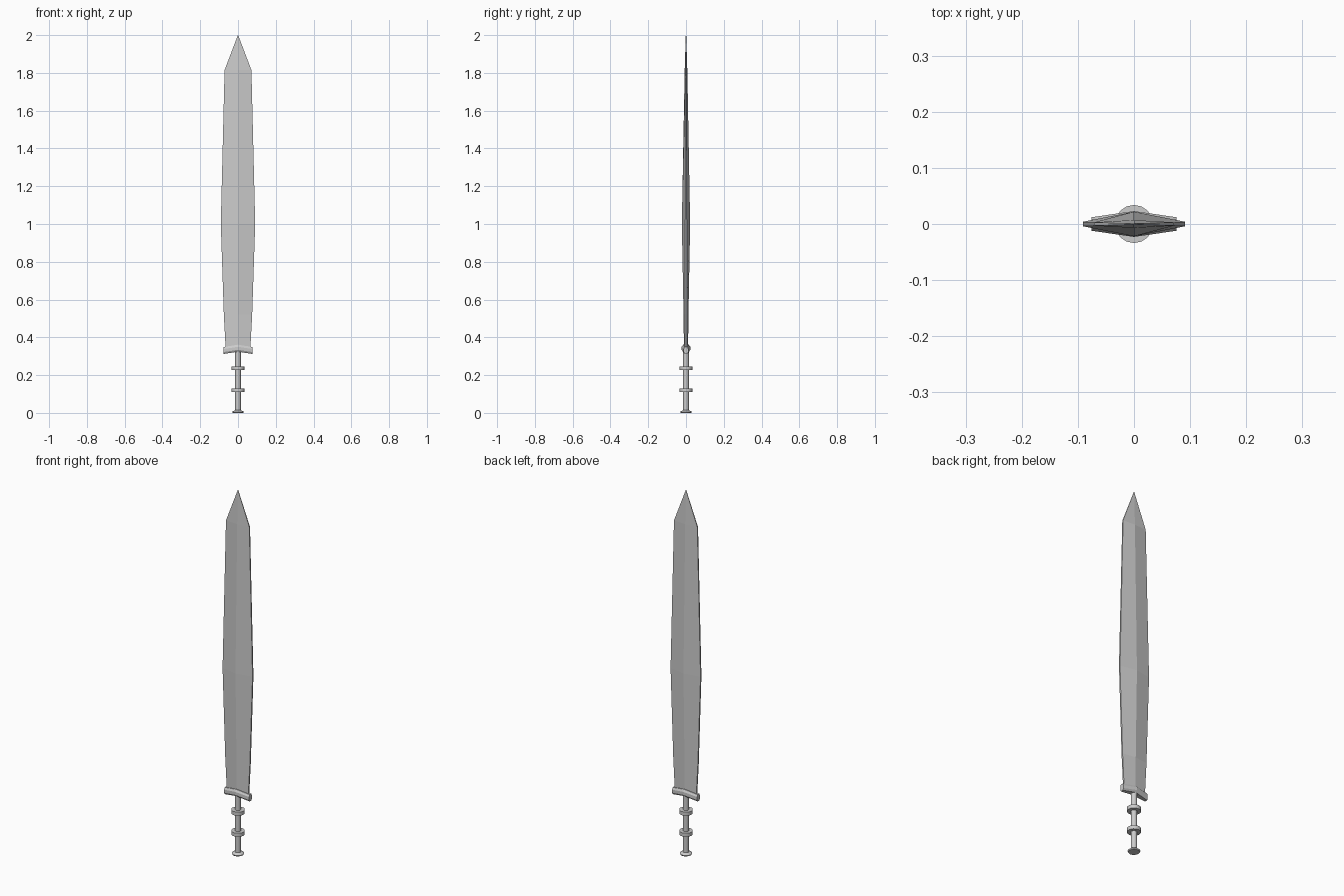
import bpy, bmesh, math

if "Cube" in bpy.data.objects:
    bpy.data.objects.remove(bpy.data.objects["Cube"])


def loft(name, rings):
    """Skin a list of equal-length vertex rings and cap both ends."""
    bm = bmesh.new()
    loops = [[bm.verts.new(p) for p in ring] for ring in rings]
    for a, b in zip(loops, loops[1:]):
        n = len(a)
        for i in range(n):
            j = (i + 1) % n
            bm.faces.new((a[i], a[j], b[j], b[i]))
    bm.faces.new(loops[0][::-1])
    bm.faces.new(loops[-1])
    bmesh.ops.remove_doubles(bm, verts=bm.verts, dist=1e-5)
    bmesh.ops.recalc_face_normals(bm, faces=bm.faces)
    mesh = bpy.data.meshes.new(name)
    bm.to_mesh(mesh)
    bm.free()
    obj = bpy.data.objects.new(name, mesh)
    bpy.context.collection.objects.link(obj)
    return obj


def lathe(name, profile, sides=16):
    """Turn a (radius, height) profile around z."""
    angles = [2 * math.pi * i / sides for i in range(sides)]
    obj = loft(name, [[(r * math.cos(a), r * math.sin(a), z) for a in angles]
                      for r, z in profile])
    bpy.ops.object.select_all(action='DESELECT')
    bpy.context.view_layer.objects.active = obj
    obj.select_set(True)
    bpy.ops.object.shade_smooth_by_angle(angle=math.radians(30))
    return obj


# Blade: ridged section with narrow flat edges (z, half width, ridge, edge)
stations = [(0.335, 0.065, 0.011, 0.004), (0.52, 0.075, 0.013, 0.004),
            (1.0, 0.091, 0.022, 0.004), (1.815, 0.071, 0.007, 0.003),
            (2.0, 0.0008, 0.0012, 0.0008)]
loft("blade", [[(-w, -e, z), (0, -t, z), (w, -e, z),
                (w, e, z), (0, t, z), (-w, e, z)]
               for z, w, t, e in stations])

# Guard: shallow chevron, thicker in the middle, chamfered top and bottom
guard_rings = []
for x, z, t in [(-0.076, 0.312, 0.012), (0, 0.324, 0.023), (0.076, 0.312, 0.012)]:
    guard_rings.append([(x, s * t * k, z + h) for s, k, h in
                        [(-1, 0.65, 0), (-1, 1, 0.01), (-1, 1, 0.026), (-1, 0.65, 0.037),
                         (1, 0.65, 0.037), (1, 1, 0.026), (1, 1, 0.01), (1, 0.65, 0)]])
loft("guard", guard_rings)

# Grip and flared pommel
lathe("grip", [(0.015, 0.008), (0.015, 0.335)])
lathe("pommel", [(0.028, 0), (0.031, 0.006), (0.026, 0.010), (0.015, 0.014)])

# Grip rings
for label, z in (("lower", 0.12), ("upper", 0.236)):
    lathe(label + "_grip_ring", [(0.034, z - 0.01), (0.034, z + 0.01)])
